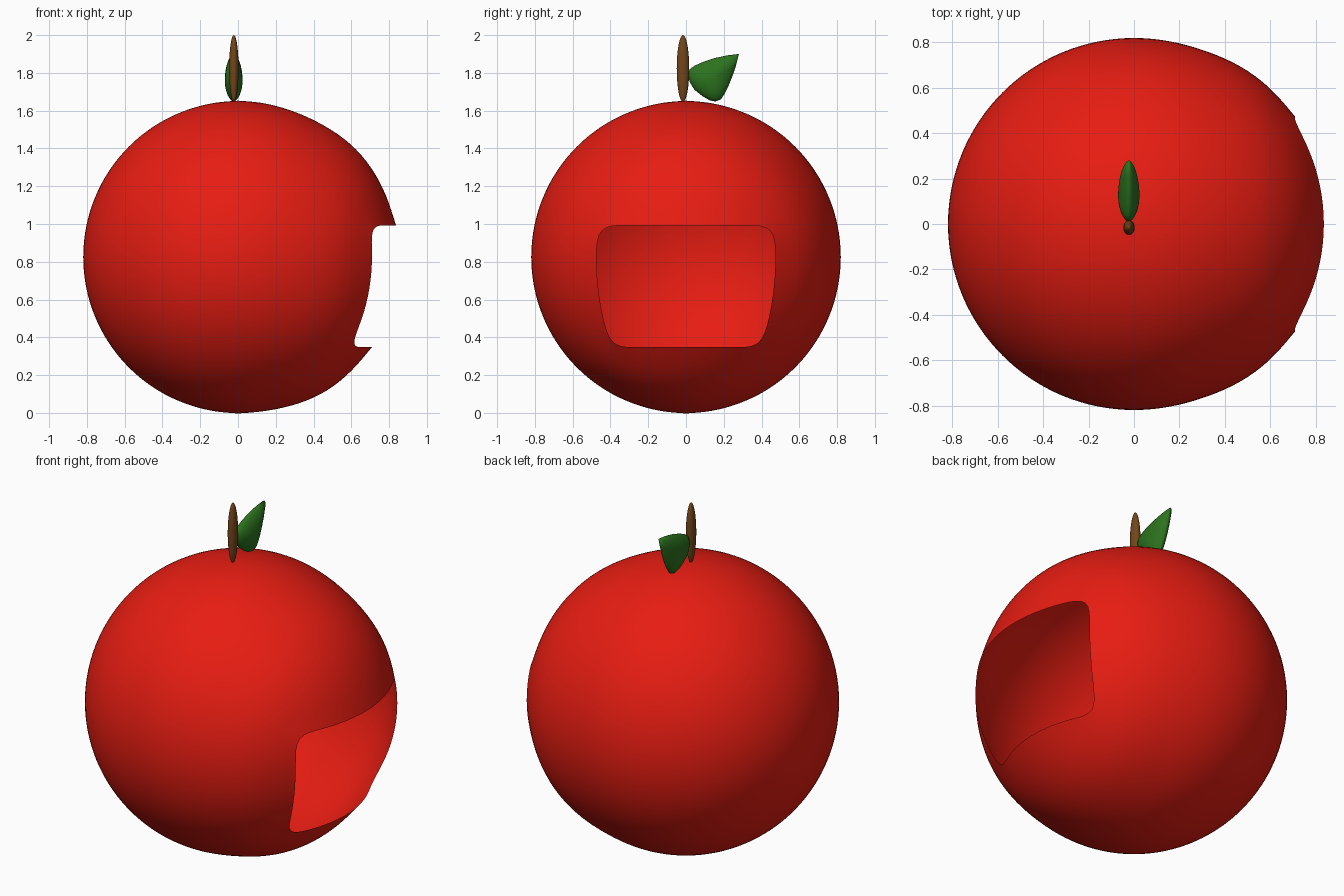
import bpy, bmesh, math
from mathutils import Vector

if "Cube" in bpy.data.objects:
    bpy.data.objects.remove(bpy.data.objects["Cube"])


def finish(bm, name, color, levels=0):
    bmesh.ops.recalc_face_normals(bm, faces=bm.faces)
    for f in bm.faces:
        f.smooth = True
    me = bpy.data.meshes.new(name)
    bm.to_mesh(me)
    bm.free()
    ob = bpy.data.objects.new(name, me)
    bpy.context.collection.objects.link(ob)
    mat = bpy.data.materials.new(name + "_colour")
    mat.diffuse_color = (*color, 1)
    mat.use_nodes = True
    mat.node_tree.nodes["Principled BSDF"].inputs["Base Color"].default_value = mat.diffuse_color
    me.materials.append(mat)
    if levels:
        sub = ob.modifiers.new("smooth", "SUBSURF")
        sub.levels = sub.render_levels = levels
    return ob


# Fruit body: hollow sphere, open bite on the right, slight swelling around it
R = 0.83
bm = bmesh.new()
bmesh.ops.create_uvsphere(bm, u_segments=32, v_segments=16, radius=R)
bite = []
for f in bm.faces:
    c = f.calc_center_median()
    lon = math.degrees(math.atan2(c.y, c.x))
    lat = math.degrees(math.asin(c.z / c.length))
    if abs(lon) < 33.7 and -33.7 < lat < 11.2:
        bite.append(f)
bmesh.ops.delete(bm, geom=bite, context='FACES')
bite_dir = Vector((math.cos(math.radians(-8)), 0, math.sin(math.radians(-8))))
for v in bm.verts:
    d = math.degrees(v.co.angle(bite_dir))
    t = min(max((74 - d) / 28, 0), 1)
    v.co *= 1 + 0.034 * t * t * (3 - 2 * t)
    v.co.z += 0.825
finish(bm, "fruit_body", (0.8, 0.012, 0.006), 2)

# Stem: slim upright ellipsoid
bm = bmesh.new()
bmesh.ops.create_uvsphere(bm, u_segments=24, v_segments=24, radius=1)
for v in bm.verts:
    v.co = Vector((-0.022 + v.co.x * 0.025, -0.016 + v.co.y * 0.033, 1.823 + v.co.z * 0.177))
finish(bm, "stem", (0.17, 0.06, 0.01))

# Leaf: side outline (y, z) inflated sideways
outline = [(.28, 1.90), (.22, 1.893), (.15, 1.878), (.09, 1.858), (.045, 1.838), (.02, 1.82),
           (.01, 1.79), (.02, 1.75), (.045, 1.71), (.09, 1.675), (.125, 1.655), (.155, 1.648),
           (.185, 1.66), (.205, 1.69), (.225, 1.73), (.245, 1.78), (.265, 1.84)]
cx, cy, cz = -0.023, 0.125, 1.76
n, steps = len(outline), 16
bm = bmesh.new()
rings = []
for i in range(1, steps):
    a = math.pi * i / steps
    s = math.sin(a)
    x = cx + math.copysign(0.047 * abs(math.cos(a)) ** 1.2, math.cos(a))
    rings.append([bm.verts.new((x, cy + (y - cy) * s, cz + (z - cz) * s)) for y, z in outline])
for a, b in zip(rings, rings[1:]):
    for j in range(n):
        k = (j + 1) % n
        bm.faces.new((a[j], a[k], b[k], b[j]))
for ring, side in ((rings[0], 1), (rings[-1], -1)):
    tip = bm.verts.new((cx + side * 0.047, cy, cz))
    for j in range(n):
        bm.faces.new((ring[j], ring[(j + 1) % n], tip))
finish(bm, "leaf", (0.025, 0.17, 0.013))
